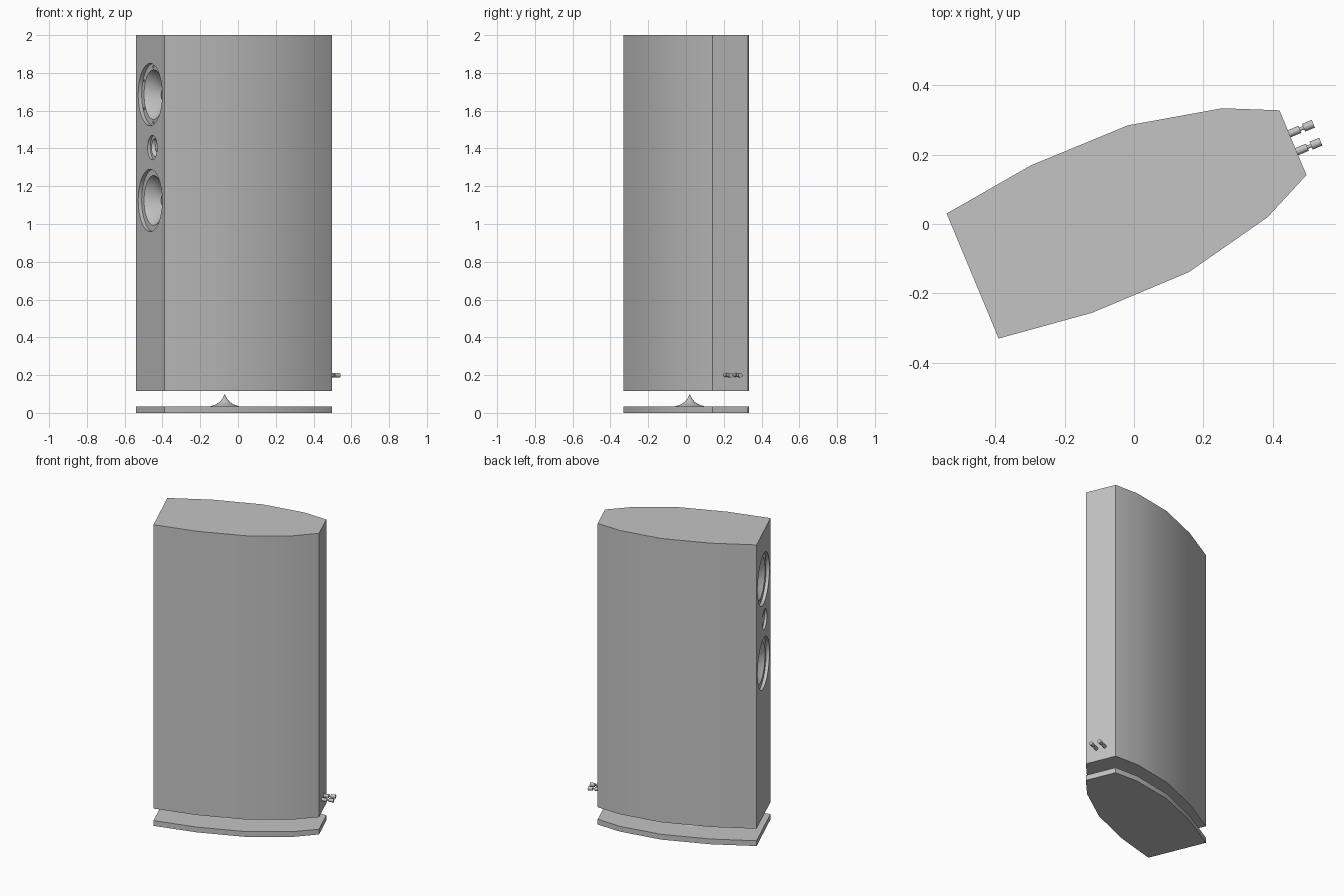
import bpy, bmesh
from math import radians, cos, sin, pi
from mathutils import Matrix

cube = bpy.data.objects.get("Cube")
if cube:
    bpy.data.objects.remove(cube, do_unlink=True)

grey = bpy.data.materials.new("plain_grey")
grey.use_nodes = True
colour = (0.55, 0.55, 0.55, 1)
grey.diffuse_color = colour
grey.node_tree.nodes["Principled BSDF"].inputs["Base Color"].default_value = colour

# Cabinet frame: x runs from the baffle to the back, y across, z up
FRAME = Matrix.Translation((-0.465, -0.15, 0)) @ Matrix.Rotation(radians(22.6), 4, 'Z')


def finish(name, bm, matrix=Matrix(), smooth=False):
    bmesh.ops.remove_doubles(bm, verts=bm.verts, dist=1e-5)
    bmesh.ops.recalc_face_normals(bm, faces=bm.faces)
    for f in bm.faces:
        f.smooth = smooth
    bm.transform(FRAME @ matrix)
    mesh = bpy.data.meshes.new(name)
    bm.to_mesh(mesh)
    bm.free()
    mesh.set_sharp_from_angle(angle=radians(30))
    mesh.materials.append(grey)
    ob = bpy.data.objects.new(name, mesh)
    bpy.context.collection.objects.link(ob)
    return ob


def prism(name, outline, z0, z1):
    bm = bmesh.new()
    base = bm.faces.new([bm.verts.new((x, y, z0)) for x, y in outline])
    top = bmesh.ops.extrude_face_region(bm, geom=[base])["geom"]
    verts = [g for g in top if isinstance(g, bmesh.types.BMVert)]
    bmesh.ops.translate(bm, verts=verts, vec=(0, 0, z1 - z0))
    if not any(len(f.verts) > 4 and f.calc_center_median().z < z0 + 1e-4 for f in bm.faces):
        bmesh.ops.holes_fill(bm, edges=bm.edges)
    return finish(name, bm)


def lathe(name, profile, matrix, n=32):
    # Turned part about the x axis; profile is (position, radius)
    bm = bmesh.new()
    rings = [[bm.verts.new((x, r * cos(2 * pi * i / n), r * sin(2 * pi * i / n)))
              for i in range(n)] for x, r in profile]
    for a, b in zip(rings, rings[1:]):
        for i in range(n):
            j = (i + 1) % n
            bm.faces.new((a[i], a[j], b[j], b[i]))
    return finish(name, bm, matrix, True)


# Boat-shaped outline, mirrored across the cabinet axis
half = [(0, 0.195), (0.277, 0.23), (0.58, 0.229), (0.85, 0.17), (1.0, 0.101)]
outline = half + [(x, -y) for x, y in reversed(half)]

base_plate = prism("base_plate", outline, 0, 0.035)
cabinet = prism("cabinet", outline, 0.115, 2)

# Driver recesses cut into the baffle: flange step, cone and dome
woofer = [(-0.05, 0), (-0.05, 0.165), (0.02, 0.165), (0.02, 0.132), (0.05, 0.105),
          (0.085, 0.05), (0.075, 0.03), (0.07, 0)]
tweeter = [(-0.05, 0), (-0.05, 0.065), (0.015, 0.065), (0.015, 0.048), (0.035, 0.035),
           (0.025, 0.02), (0.02, 0)]
for name, profile, y, z in (("upper_woofer", woofer, 0, 1.685),
                            ("tweeter", tweeter, -0.03, 1.405),
                            ("lower_woofer", woofer, 0, 1.125)):
    cutter = lathe(name + "_cutter", profile, Matrix.Translation((0, y, z)), 48)
    cutter.hide_render = True
    mod = cabinet.modifiers.new(name, 'BOOLEAN')
    mod.operation = 'DIFFERENCE'
    mod.solver = 'EXACT'
    mod.object = cutter
    bpy.context.view_layer.objects.active = cabinet
    bpy.ops.object.modifier_apply(modifier=mod.name)
    bpy.data.objects.remove(cutter, do_unlink=True)

# Smooth shading everywhere but the faceted left flank
inverse = FRAME.inverted()
for poly in cabinet.data.polygons:
    local = inverse @ poly.center
    poly.use_smooth = not (local.y > 0.14 and local.x > 0.1)
cabinet.data.set_sharp_from_angle(angle=radians(30))

# Screws on the upper flange
for i in range(6):
    t = i * pi / 3
    place = Matrix.Translation((0.02, 0.147 * sin(t), 1.685 + 0.147 * cos(t)))
    lathe(f"flange_screw_{i + 1}", [(0.002, 0), (0.002, 0.007), (-0.004, 0.007), (-0.004, 0)],
          place, 12)

# Concave spike standing on the plate
spike = [(0, 0), (0, 0.075), (0.008, 0.052), (0.02, 0.03), (0.038, 0.013), (0.065, 0)]
lathe("floor_spike", spike,
      Matrix.Translation((0.43, 0.005, 0.035)) @ Matrix.Rotation(-pi / 2, 4, 'Y'))

# Binding posts at the back
post = [(-0.01, 0), (-0.01, 0.011), (0.033, 0.011), (0.033, 0.005), (0.045, 0.005),
        (0.045, 0.012), (0.075, 0.012), (0.075, 0)]
for side, y in (("left", 0.028), ("right", -0.028)):
    lathe(side + "_binding_post", post, Matrix.Translation((1.0, y, 0.2)), 16)
